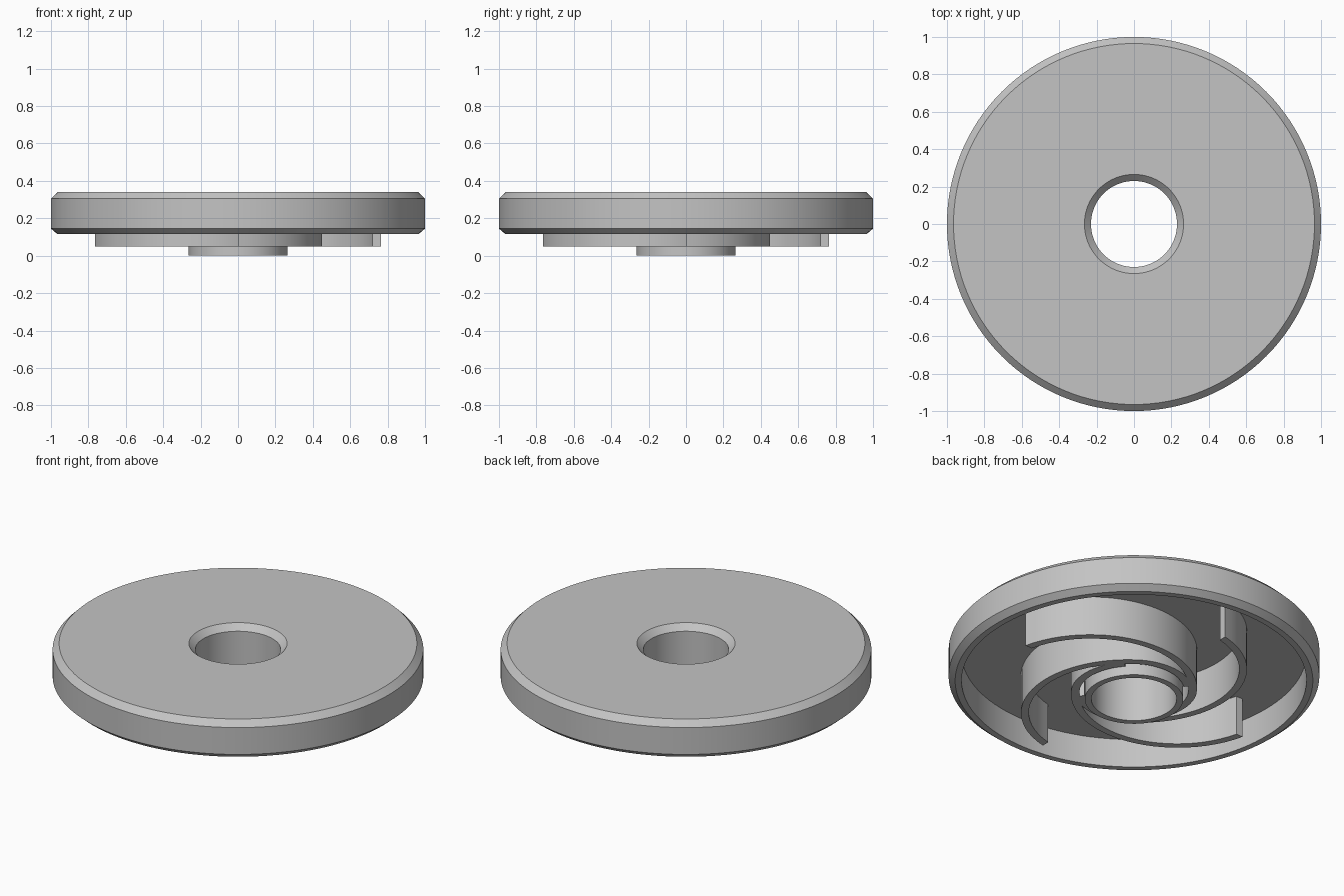
import bpy, bmesh
from math import sin, cos, radians, sqrt, tau

cube = bpy.data.objects.get("Cube")
if cube:
    bpy.data.objects.remove(cube, do_unlink=True)

SEGMENTS = 128
FLOOR = 0.285      # underside of the disc plate
BORE = 0.23
HUB = 0.265

grey = bpy.data.materials.new("plain_grey")
grey.use_nodes = True
colour = (0.55, 0.55, 0.55, 1)
grey.diffuse_color = colour
grey.node_tree.nodes["Principled BSDF"].inputs["Base Color"].default_value = colour


def finish(name, bm):
    bmesh.ops.recalc_face_normals(bm, faces=bm.faces)
    mesh = bpy.data.meshes.new(name)
    bm.to_mesh(mesh)
    bm.free()
    mesh.materials.append(grey)
    obj = bpy.data.objects.new(name, mesh)
    bpy.context.collection.objects.link(obj)
    bpy.ops.object.select_all(action="DESELECT")
    obj.select_set(True)
    bpy.context.view_layer.objects.active = obj
    bpy.ops.object.shade_smooth_by_angle(angle=radians(25))
    return obj


def bridge(bm, rings, closed):
    """Join successive vertex rings with quads; each ring is a closed section."""
    count = len(rings)
    for i in range(count if closed else count - 1):
        a, b = rings[i], rings[(i + 1) % count]
        for j in range(len(a)):
            k = (j + 1) % len(a)
            bm.faces.new((a[j], a[k], b[k], b[j]))


def lathe(name, profile):
    bm = bmesh.new()
    rings = []
    for i in range(SEGMENTS):
        t = tau * i / SEGMENTS
        rings.append([bm.verts.new((r * cos(t), r * sin(t), z)) for r, z in profile])
    bridge(bm, rings, True)
    return finish(name, bm)


# Recessed disc, chamfered rim and hub with a countersunk bore, in one section
lathe("disc_and_hub", [
    (HUB, 0.34), (0.965, 0.34), (1, 0.305), (1, 0.145), (0.965, 0.115),
    (0.93, 0.115), (0.93, FLOOR), (HUB, FLOOR), (HUB, 0), (BORE, 0), (BORE, 0.305),
])


# Vane outer line: an arc sweeping in to the hub, then wrapping around it
def vane_radius(deg):
    nearest, offset, arc = 148, 0.239, 0.5765
    if deg > nearest:
        return arc - offset - 0.0003 * (deg - nearest)
    p = radians(nearest - deg)
    return sqrt(arc ** 2 - (offset * sin(p)) ** 2) - offset * cos(p)


def vane(name, turn):
    bm = bmesh.new()
    rings = []
    for deg in range(0, 222, 4):
        t = radians(deg + turn)
        outer = vane_radius(deg)
        inner = outer - 0.045
        rings.append([bm.verts.new((r * cos(t), r * sin(t), z)) for r, z in (
            (inner, 0.05), (outer, 0.05), (outer, FLOOR + 0.01), (inner, FLOOR + 0.01))])
    bridge(bm, rings, False)
    bm.faces.new(rings[0])
    bm.faces.new(rings[-1])
    return finish(name, bm)


# Four curved vanes under the disc
for n in range(4):
    vane(f"curved_vane_{n + 1}", n * 90)
